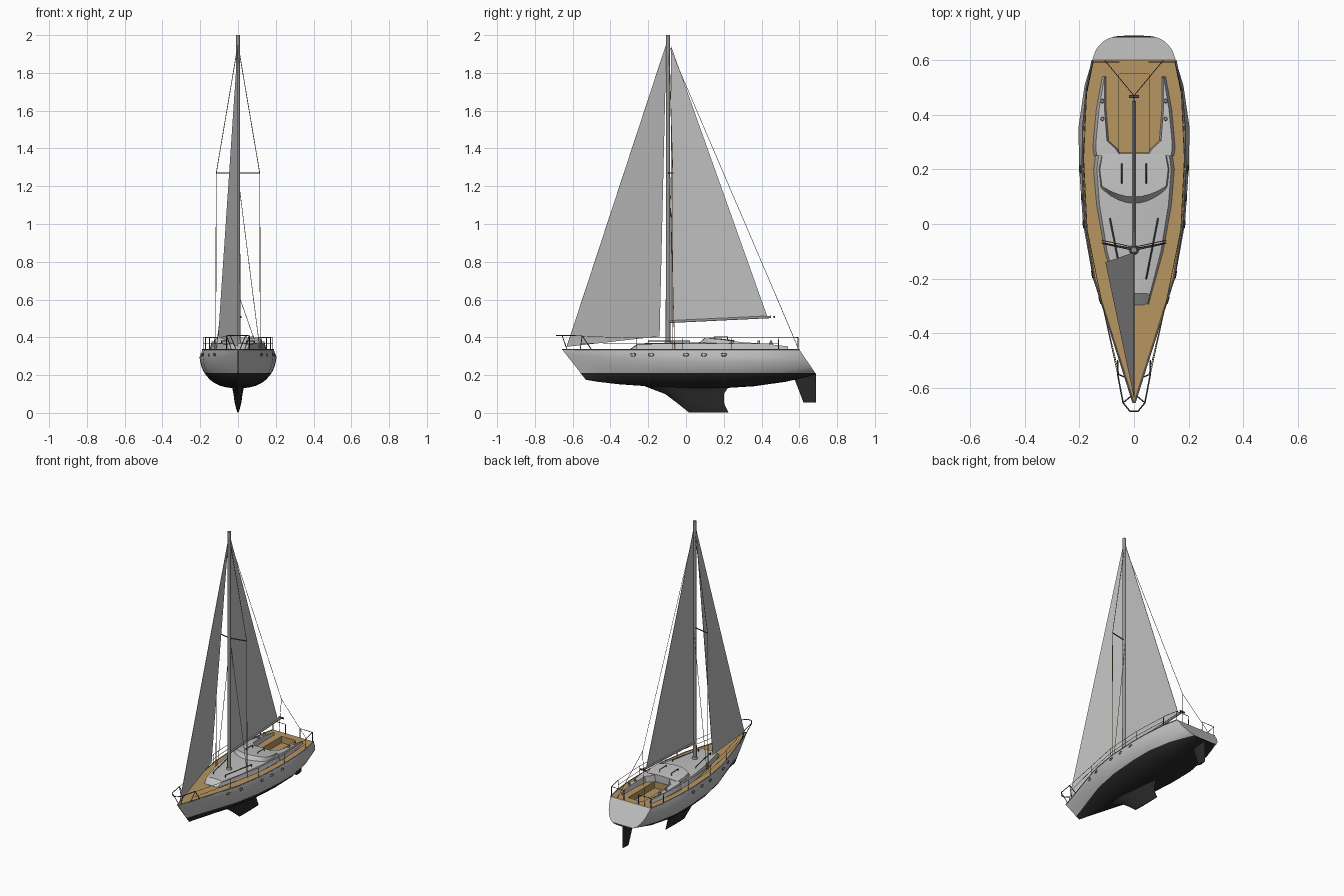
import bpy, bmesh, math
from mathutils import Vector

if "Cube" in bpy.data.objects:
    bpy.data.objects.remove(bpy.data.objects["Cube"])


def material(name, rgb):
    m = bpy.data.materials.new(name)
    m.use_nodes = True
    m.diffuse_color = (*rgb, 1)
    m.node_tree.nodes["Principled BSDF"].inputs["Base Color"].default_value = (*rgb, 1)
    return m


WHITE = material("white gelcoat and sailcloth", (.53, .53, .53))
BLACK = material("black antifouling", (.022, .022, .022))
TEAK = material("teak and tan rope", (.475, .3, .12))
METAL = material("grey metal", (.3, .3, .3))
DARK = material("dark fittings", (.09, .09, .09))


def finish(name, bm, mats, smooth=True):
    bmesh.ops.remove_doubles(bm, verts=bm.verts, dist=1e-5)
    bmesh.ops.recalc_face_normals(bm, faces=bm.faces)
    mesh = bpy.data.meshes.new(name)
    bm.to_mesh(mesh)
    bm.free()
    ob = bpy.data.objects.new(name, mesh)
    bpy.context.collection.objects.link(ob)
    for m in mats:
        mesh.materials.append(m)
    if smooth:
        bpy.ops.object.select_all(action="DESELECT")
        ob.select_set(True)
        bpy.context.view_layer.objects.active = ob
        bpy.ops.object.shade_smooth_by_angle(angle=math.radians(32))
    return ob


def loft(rings, closed=True, caps=True):
    bm = bmesh.new()
    rows = [[bm.verts.new(p) for p in r] for r in rings]
    n = len(rows[0])
    for a, b in zip(rows, rows[1:]):
        for i in range(n if closed else n - 1):
            j = (i + 1) % n
            bm.faces.new((a[i], a[j], b[j], b[i]))
    if caps:
        bm.faces.new(rows[0])
        bm.faces.new(rows[-1])
    return bm


def tube(name, pts, r, mat, cyclic=False):
    cu = bpy.data.curves.new(name, "CURVE")
    cu.dimensions = "3D"
    cu.bevel_depth = r
    cu.bevel_resolution = 1
    cu.use_fill_caps = True
    sp = cu.splines.new("POLY")
    sp.points.add(len(pts) - 1)
    for p, co in zip(sp.points, pts):
        p.co = (*co, 1)
    sp.use_cyclic_u = cyclic
    cu.materials.append(mat)
    bpy.context.collection.objects.link(bpy.data.objects.new(name, cu))


def drum(name, loc, r, h, mat, r2):
    bm = bmesh.new()
    bmesh.ops.create_cone(bm, cap_ends=True, segments=12, radius1=r, radius2=r2, depth=h)
    finish(name, bm, [mat]).location = loc


# Hull stations: deck y, half beam, deck half beam, keel y, keel z, fullness, narrowing
SHEER, WATER = .335, .212
STATIONS = [(-.655, .003, .003, -.53, .175, 1.5, 0), (-.55, .038, .036, -.47, .165, 1.6, 0),
            (-.4, .088, .084, -.36, .152, 1.9, 0), (-.2, .152, .146, -.19, .14, 2.2, 0),
            (0, .188, .179, 0, .132, 2.4, 0), (.2, .202, .189, .2, .131, 2.5, 0),
            (.35, .205, .187, .36, .141, 2.6, 0), (.5, .187, .173, .53, .165, 3, .1),
            (.6, .16, .153, .69, .203, 4, .29)]


def beam(y):
    for a, b in zip(STATIONS, STATIONS[1:]):
        if a[0] <= y <= b[0]:
            return a[2] + (b[2] - a[2]) * (y - a[0]) / (b[0] - a[0])
    return 0


rings = []
for yd, b, bd, yk, zk, n, narrow in STATIONS:
    ring = [(bd, yd, SHEER)]
    for i in range(1, 24):
        a = math.pi * i / 24
        d = math.sin(a) ** (2 / n)
        x = math.copysign(abs(math.cos(a)) ** (2 / n), math.cos(a)) * b * (1 - narrow * d)
        ring.append((x, yd + (yk - yd) * d, SHEER - (SHEER - zk) * d))
    rings.append(ring + [(-bd, yd, SHEER)])
bm = loft(rings, closed=False)
bmesh.ops.bisect_plane(bm, geom=bm.verts[:] + bm.edges[:] + bm.faces[:],
                       plane_co=(0, 0, WATER), plane_no=(0, 0, 1))
for f in bm.faces:
    f.material_index = int(f.calc_center_median().z < WATER)
hull = finish("hull", bm, [WHITE, BLACK])
bpy.context.view_layer.update()

# Teak deck with a sunken cockpit well
WELL_X, WELL_FRONT, WELL_BACK = .055, .262, .55
bm = loft([[(-s[2], s[0], SHEER), (s[2], s[0], SHEER)] for s in STATIONS], False, False)
for co, no in (((WELL_X, 0, 0), (1, 0, 0)), ((-WELL_X, 0, 0), (1, 0, 0)),
               ((0, WELL_FRONT, 0), (0, 1, 0)), ((0, WELL_BACK, 0), (0, 1, 0))):
    bmesh.ops.bisect_plane(bm, geom=bm.verts[:] + bm.edges[:] + bm.faces[:],
                           plane_co=co, plane_no=no)
inside = [f for f in bm.faces if abs(f.calc_center_median().x) < WELL_X
          and WELL_FRONT < f.calc_center_median().y < WELL_BACK]
made = bmesh.ops.extrude_face_region(bm, geom=inside)["geom"]
bmesh.ops.translate(bm, vec=(0, 0, -.045),
                    verts=[v for v in made if isinstance(v, bmesh.types.BMVert)])
bmesh.ops.delete(bm, geom=[f for f in inside if f.is_valid], context="FACES")
finish("deck", bm, [TEAK], False)


# Keel and rudder: z, leading y, trailing y, half thickness
def fin(name, levels):
    foil = [(0, 0), (.1, .7), (.3, 1), (.65, .7), (1, .06)]
    outline = foil + [(t, -w) for t, w in reversed(foil[1:])]
    finish(name, loft([[(w * th, a + (b - a) * t, z) for t, w in outline]
                       for z, a, b, th in levels]), [BLACK])


fin("keel", [(.15, -.24, .24, .04), (.13, -.19, .22, .03), (.1, -.11, .2, .024),
             (.055, -.05, .2, .018), (.015, .0, .218, .008), (.003, .015, .224, .003)])
fin("rudder", [(.208, .56, .688, .012), (.17, .578, .688, .012), (.055, .622, .688, .006)])


# Coachroof and doghouse: y, half width, top z, sweep of the sides aft
def roof(name, stations):
    rings = []
    for y, w, top, sweep in stations:
        ring = [(-w, y + sweep, SHEER)]
        for i in range(-4, 5):
            u = i / 4
            ring.append((u * w * .92, y + sweep * u * u, top - .006 * u * u))
        rings.append(ring + [(w, y + sweep, SHEER)])
    finish(name, loft(rings), [WHITE])


roof("coachroof", [(-.297, .053, .337, 0), (-.255, .064, .368, 0), (-.1, .107, .371, 0),
                   (.07, .137, .374, 0), (.2, .148, .374, 0), (.255, .14, .374, 0)])
roof("doghouse", [(.07, .122, .368, .05), (.099, .128, .399, .04),
                  (.18, .136, .394, .02), (.258, .125, .384, 0)])

# Fittings that repeat on both sides
for s, side in ((1, "left"), (-1, "right")):
    # Cockpit coaming: y, inner x, outer x, top z
    rings = []
    for y, a, b, top in ((.25, .045, .146, .378), (.275, .06, .15, .377), (.305, .093, .149, .374),
                         (.42, .102, .138, .366), (.54, .102, .116, .352)):
        rings.append([(s * a, y, SHEER), (s * (a + .006), y, top),
                      (s * (b - .01), y, top), (s * b, y, SHEER)])
    finish(side + "_coaming", loft(rings), [WHITE])

    for y in (.385, .45):
        drum(side + "_winch", (s * .116, y, .372), .008, .022, METAL, .006)

    # Handrails on the roofs
    for name, a, b, z in (("fore", (.088, .02), (.045, -.2), .377),
                          ("aft", (.045, .22), (.045, .15), .4)):
        ends = [Vector((s * p[0], p[1], z - .012)) for p in (a, b)]
        up = Vector((0, 0, .016))
        tube(f"{side}_{name}_handrail", [ends[0], ends[0] + up, ends[1] + up, ends[1]], .0028, DARK)

    # Toe rail
    tube(side + "_toe_rail", [(s * st[2], st[0], SHEER + .001) for st in STATIONS], .003, METAL)

    # Stanchions with two lifelines
    upper, lower = [(s * .06, -.55, .405)], [(s * .055, -.55, .368)]
    for y in (-.26, -.02, .24):
        x = s * (beam(y) - .004)
        tube(side + "_stanchion", [(x, y, SHEER), (x, y, .398)], .0018, DARK)
        upper.append((x, y, .397))
        lower.append((x, y, .366))
    tube(side + "_upper_lifeline", upper + [(s * .173, .49, .397)], .0014, TEAK)
    tube(side + "_lower_lifeline", lower + [(s * .173, .49, .366)], .0014, TEAK)

    # Stern rail
    tube(side + "_stern_rail", [(s * .172, .49, SHEER), (s * .172, .49, .4), (s * .15, .593, .4),
                                (s * .055, .593, .4), (s * .055, .593, SHEER)], .0023, DARK)
    tube(side + "_stern_post", [(s * .15, .593, SHEER), (s * .15, .593, .4)], .0023, DARK)

    # Bow rail legs
    tube(side + "_bow_rail_leg", [(s * .04, -.655, .408), (s * .01, -.63, SHEER)], .0023, DARK)
    tube(side + "_bow_rail_brace", [(s * .06, -.55, .408), (s * .035, -.56, SHEER)], .0023, DARK)

    # Spreader and standing rigging
    tip = (s * .115, -.07, 1.27)
    tube(side + "_spreader", [(0, -.095, 1.27), tip], .0035, DARK)
    tube(side + "_shroud", [(0, -.09, 1.95), tip, (s * .118, -.07, SHEER)], .002, TEAK)
    tube(side + "_lower_shroud", [(0, -.085, 1.25), (s * .116, -.06, SHEER)], .0016, TEAK)
    tube(side + "_backstay_leg", [(0, .47, .635), (s * .105, .597, SHEER)], .0014, DARK)

    # Oval porthole rims lying on the hull side
    for y in (-.28, -.185, 0, .095, .2):
        _, loc, normal, _ = hull.ray_cast(Vector((s, y, .308)), Vector((-s, 0, 0)))
        along = normal.cross(Vector((0, 0, 1))).normalized()
        up = along.cross(normal)
        tube(side + "_porthole_rim", [loc + along * .014 * math.cos(k * math.pi / 6)
                                      + up * .008 * math.sin(k * math.pi / 6)
                                      for k in range(12)], .002, DARK, True)

# Bow rail
half = [(.06, -.5, SHEER), (.06, -.55, .408), (.04, -.655, .41), (.015, -.686, .41)]
tube("bow_rail", half + [(-x, y, z) for x, y, z in reversed(half)], .0028, DARK)

# Mast, boom and backstay
MAST_Y = -.095
drum("mast", (0, MAST_Y, 1.18), .0125, 1.64, METAL, .0105)
drum("mast_collar", (0, MAST_Y, .378), .018, .014, METAL, .014)
tube("boom", [(0, MAST_Y, .482), (0, .45, .508)], .0075, METAL)
tube("boom_end_block", [(-.018, .467, .508), (.018, .467, .508)], .006, DARK)
tube("backstay", [(0, MAST_Y, 1.955), (0, .47, .635)], .0014, DARK)


# Sails
def sail(name, corners):
    bm = bmesh.new()
    bm.faces.new([bm.verts.new(c) for c in corners])
    mod = finish(name, bm, [WHITE], False).modifiers.new("cloth thickness", "SOLIDIFY")
    mod.thickness = .002
    mod.offset = 0


sail("mainsail", [(0, -.08, .487), (0, .43, .512), (0, -.08, 1.945)])
sail("jib", [(0, -.632, .35), (-.104, -.14, .405), (0, -.104, 1.955)])
